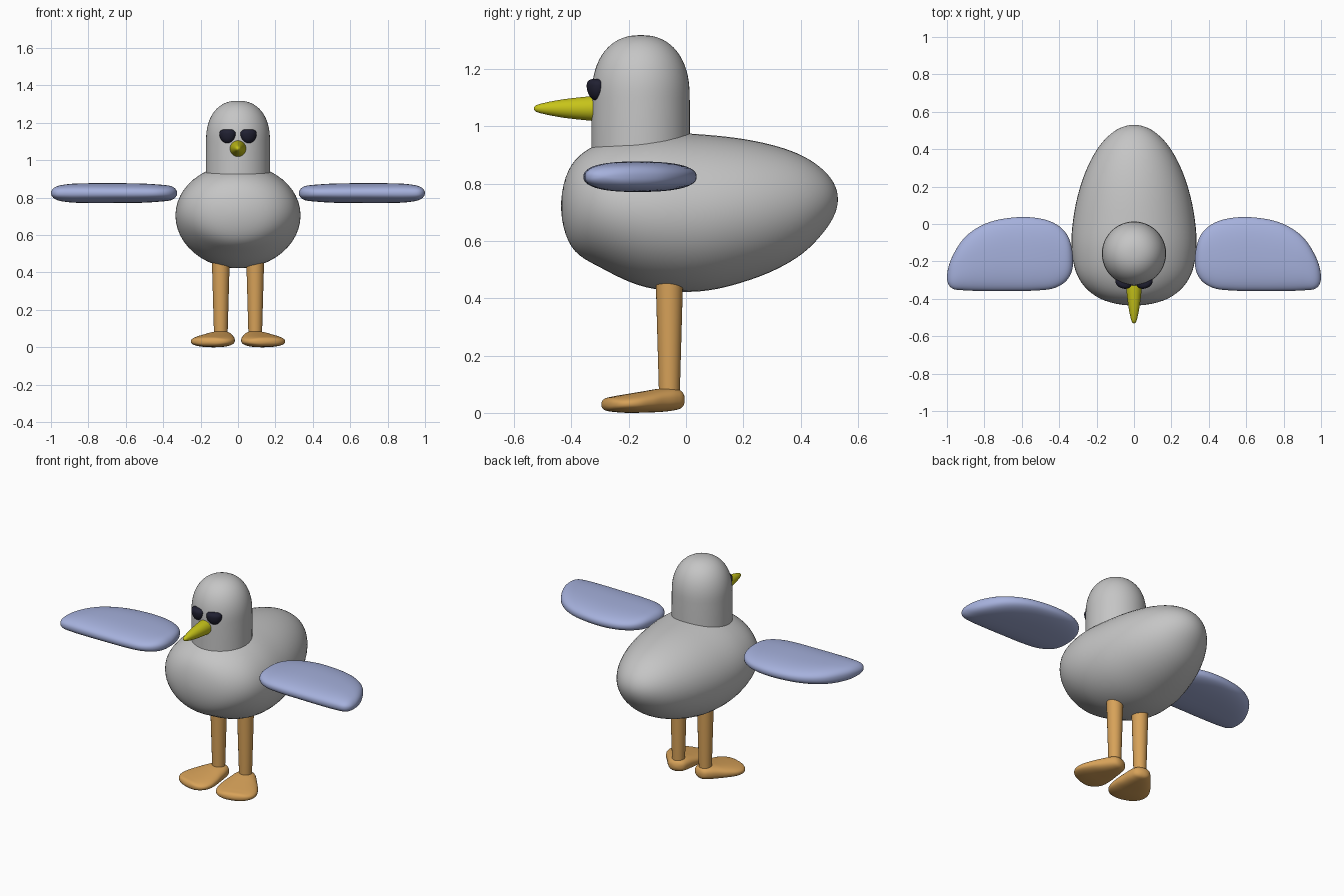
import bpy, bmesh, math
from math import sin, cos, pi

if "Cube" in bpy.data.objects:
    bpy.data.objects.remove(bpy.data.objects["Cube"])


def material(name, rgb):
    m = bpy.data.materials.new(name)
    m.diffuse_color = (*rgb, 1)
    m.use_nodes = True
    m.node_tree.nodes["Principled BSDF"].inputs["Base Color"].default_value = m.diffuse_color
    return m


GREY = material("grey feathers", (0.56, 0.56, 0.56))
BLUE = material("blue wing", (0.38, 0.44, 0.72))
ORANGE = material("orange skin", (0.68, 0.36, 0.10))
YELLOW = material("yellow beak", (0.57, 0.55, 0.01))
DARK = material("dark eye", (0.015, 0.015, 0.032))


def skin(name, rings, mat, mirror=False):
    """Join successive rings of points into a closed smooth surface."""
    bm = bmesh.new()
    loops = [[bm.verts.new(p) for p in ring] for ring in rings]
    n = len(loops[0])
    for a, b in zip(loops, loops[1:]):
        for i in range(n):
            j = (i + 1) % n
            bm.faces.new((a[i], a[j], b[j], b[i]))
    bm.faces.new(loops[0])
    bm.faces.new(loops[-1])
    bmesh.ops.remove_doubles(bm, verts=bm.verts, dist=1e-5)
    bmesh.ops.recalc_face_normals(bm, faces=bm.faces)
    me = bpy.data.meshes.new(name)
    bm.to_mesh(me)
    bm.free()
    for f in me.polygons:
        f.use_smooth = len(f.vertices) <= 4
    me.materials.append(mat)
    ob = bpy.data.objects.new(name, me)
    bpy.context.collection.objects.link(ob)
    if mirror:
        ob.modifiers.new("mirror", "MIRROR").use_mirror_merge = False
    return ob


def spow(v, e):
    return math.copysign(abs(v) ** e, v)


def loft(w0, w1, rows, place, power=2.0, sides=48, steps=6):
    """Rounded solid from w0 to w1; rows are (u0, u1, v0, v1) extents at equal angles."""
    flip = lambda r: (r[1], r[0], r[3], r[2])
    ext = [flip(rows[1])] + rows + [flip(rows[-2])]
    count = len(rows) - 1
    rings = []
    for k in range(count * steps + 1):
        i = min(k // steps, count - 1)
        t = k / steps - i
        u0, u1, v0, v1 = (
            0.5 * (2 * b + (c - a) * t + (2 * a - 5 * b + 4 * c - d) * t * t
                   + (3 * b - a - 3 * c + d) * t ** 3)
            for a, b, c, d in zip(*ext[i:i + 4]))
        w = (w0 + w1) / 2 - (w1 - w0) / 2 * cos(pi * k / (count * steps))
        ring = []
        for s in range(sides):
            a = 2 * pi * s / sides
            ring.append(place(w,
                              (u0 + u1) / 2 + (u1 - u0) / 2 * spow(cos(a), 2 / power),
                              (v0 + v1) / 2 + (v1 - v0) / 2 * spow(sin(a), 2 / power)))
        rings.append(ring)
    return rings


def turned(profile, place, sides=48):
    """Rings of radius r at height h along an axis."""
    return [[place(r * cos(2 * pi * s / sides), r * sin(2 * pi * s / sides), h)
             for s in range(sides)] for r, h in profile]


# Egg-shaped body: half width, bottom, top from breast to tail
body = [(0, .722, .722), (.18, .58, .865), (.293, .505, .943), (.333, .438, .977),
        (.322, .424, .972), (.277, .467, .950), (.204, .543, .905),
        (.109, .648, .833), (0, .745, .745)]
skin("body", loft(-.436, .53, [(-h, h, b, t) for h, b, t in body],
                  lambda w, u, v: (u, w, v)), GREY)

# Head and neck: straight column with a domed top
dome = [(.172, .85), (.172, 1.0)]
for k in range(17):
    a = pi / 2 * k / 16
    dome.append((.171 * spow(max(cos(a), 0), .87), 1.10 + .218 * sin(a) ** .87))
skin("head", turned(dome, lambda x, y, h: (x, y - .158, h)), GREY)

# Beak: blunt tapering cone pointing forward
beak = [(.043, -.29), (.043, -.33), (.038, -.38), (.032, -.43), (.024, -.475),
        (.016, -.51), (.011, -.524), (.005, -.53), (0, -.531)]
skin("beak", turned(beak, lambda x, z, h: (x, h, 1.062 + z), 32), YELLOW)

# Eyes: flat-topped rounded drops turned to follow the head
eye = []
for k in range(25):
    a = pi * k / 24
    s, c = max(sin(a), 0), cos(a)
    eye.append((s ** .6, .022 * c) if c > 0 else (s, .053 * c))
turn = math.radians(19)


def place_eye(x, y, h):
    x, y = x * .045, y * .032
    return (.056 + x * cos(turn) - y * sin(turn),
            -.313 + x * sin(turn) + y * cos(turn), 1.143 + h)


skin("eyes", turned(eye, place_eye, 32), DARK, True)

# Wings: flat rounded paddles, straight in front and curved behind
wing = [(-.2, -.2, 0), (-.29, -.07, .035), (-.342, .003, .046), (-.356, .034, .052),
        (-.358, .033, .053), (-.358, .003, .053), (-.355, -.068, .049),
        (-.343, -.18, .034), (-.285, -.285, 0)]
skin("wings", loft(.325, 1.0, [(a, b, .824 - h, .824 + h) for a, b, h in wing],
                   lambda w, u, v: (w, u, v), 2.4), BLUE, True)

# Legs: slightly tapered posts
leg = [(.036, .04), (.037, .09), (.047, .44), (.047, .47)]
skin("legs", turned(leg, lambda x, y, h: (.092 + x, -.058 + y, h), 32), ORANGE, True)

# Feet: wedges widening towards the toes, turned outwards
foot = [(0, .045, .045), (.04, .018, .075), (.062, .008, .086), (.082, .003, .084),
        (.105, .001, .075), (.118, .0, .066), (.108, .003, .058),
        (.070, .009, .050), (0, .028, .028)]
out = math.radians(17)
skin("feet", loft(0, .29, [(-h, h, b, t) for h, b, t in foot],
                  lambda w, u, v: (.075 + w * sin(out) + u * cos(out),
                                   -.008 - w * cos(out) + u * sin(out), v), 2.4),
     ORANGE, True)
